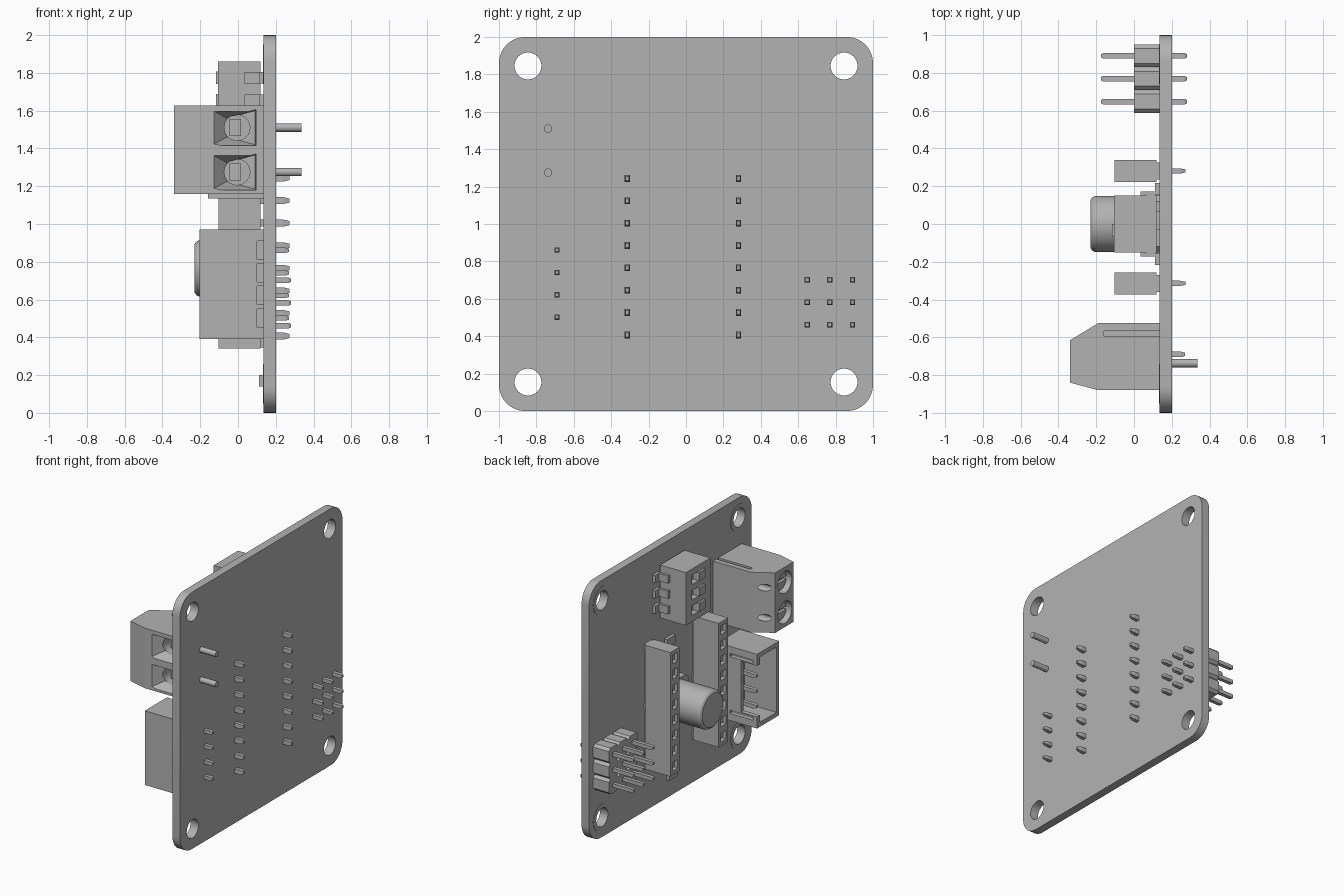
import bpy, bmesh, math
from mathutils import Matrix, Vector

cube = bpy.data.objects.get("Cube")
if cube:
    bpy.data.objects.remove(cube)

GREY = (0.45, 0.45, 0.45, 1)
mat = bpy.data.materials.new("plain grey")
mat.use_nodes = True
mat.diffuse_color = GREY
mat.node_tree.nodes["Principled BSDF"].inputs["Base Color"].default_value = GREY

FACE, BACK = 0.135, 0.20          # component side and solder side of the board
PITCH = 0.1195
PIN_Z = [0.407 + PITCH * i for i in range(8)]


def loft(bm, ring_a, ring_b):
    """Closed solid between two matching rings of points."""
    a = [bm.verts.new(p) for p in ring_a]
    b = [bm.verts.new(p) for p in ring_b]
    bm.faces.new(a)
    bm.faces.new(b)
    for i in range(len(a)):
        j = (i + 1) % len(a)
        bm.faces.new((a[i], a[j], b[j], b[i]))


def ring(x, y, z, hy, hz, chamfer=0.0):
    """Rectangle, or chamfered rectangle, facing x."""
    if not chamfer:
        pts = [(-hy, -hz), (hy, -hz), (hy, hz), (-hy, hz)]
    else:
        cy, cz = hy - chamfer, hz - chamfer
        pts = [(-cy, -hz), (cy, -hz), (hy, -cz), (hy, cz),
               (cy, hz), (-cy, hz), (-hy, cz), (-hy, -cz)]
    return [(x, y + p, z + q) for p, q in pts]


def box(bm, x0, x1, y0, y1, z0, z1):
    y, z, hy, hz = (y0 + y1) / 2, (z0 + z1) / 2, (y1 - y0) / 2, (z1 - z0) / 2
    loft(bm, ring(x0, y, z, hy, hz), ring(x1, y, z, hy, hz))


def pin(bm, x0, x1, y, z, hy, hz, tip=0.02):
    """Square pin with a tapered tip towards x1."""
    d = tip if x1 > x0 else -tip
    loft(bm, ring(x0, y, z, hy, hz), ring(x1 - d, y, z, hy, hz))
    loft(bm, ring(x1 - d, y, z, hy, hz), ring(x1, y, z, hy * 0.6, hz * 0.6))


def rod(bm, x0, x1, y, z, r, r_end=None, axis="X", seg=32):
    """Cylinder or cone; along Y, x0 and x1 are y limits and y is the x position."""
    mid = (x0 + x1) / 2
    if axis == "X":
        m = Matrix.Translation((mid, y, z)) @ Matrix.Rotation(math.pi / 2, 4, "Y")
    else:
        m = Matrix.Translation((y, mid, z)) @ Matrix.Rotation(-math.pi / 2, 4, "X")
    bmesh.ops.create_cone(bm, cap_ends=True, segments=seg, radius1=r,
                          radius2=r if r_end is None else r_end, depth=x1 - x0, matrix=m)


def finish(name, bm, smooth=False):
    bmesh.ops.recalc_face_normals(bm, faces=bm.faces)
    mesh = bpy.data.meshes.new(name)
    bm.to_mesh(mesh)
    bm.free()
    mesh.materials.append(mat)
    obj = bpy.data.objects.new(name, mesh)
    bpy.context.collection.objects.link(obj)
    if smooth:
        select(obj)
        bpy.ops.object.shade_smooth_by_angle(angle=math.radians(30))
    return obj


def select(obj):
    bpy.ops.object.select_all(action="DESELECT")
    obj.select_set(True)
    bpy.context.view_layer.objects.active = obj


def cut(obj, bm):
    cutter = finish("cutter", bm)
    mod = obj.modifiers.new("cut", "BOOLEAN")
    mod.operation, mod.solver, mod.object = "DIFFERENCE", "EXACT", cutter
    select(obj)
    bpy.ops.object.modifier_apply(modifier=mod.name)
    bpy.data.objects.remove(cutter)


# Circuit board with rounded corners, mounting holes and thin hole rims
outline = []
for k, (sy, sz) in enumerate([(1, 1), (-1, 1), (-1, -1), (1, -1)]):
    for i in range(9):
        a = math.pi / 2 * (k + i / 8)
        outline.append((sy * 0.86 + 0.14 * math.cos(a), 1 + sz * 0.86 + 0.14 * math.sin(a)))
bm = bmesh.new()
loft(bm, [(FACE, y, z) for y, z in outline], [(BACK, y, z) for y, z in outline])
board = finish("circuit_board", bm)
holes, rims = bmesh.new(), bmesh.new()
for y in (-0.845, 0.845):
    for z in (0.155, 1.845):
        rod(holes, 0.1, 0.25, y, z, 0.072)
        rod(rims, FACE - 0.003, FACE + 0.002, y, z, 0.105)
rim = finish("hole_rims", rims)
cut(rim, holes.copy())
cut(board, holes)
select(board)
bpy.ops.object.shade_smooth_by_angle(angle=math.radians(30))

# Two long socket strips
for side, y in (("left", 0.281), ("right", -0.314)):
    bm, sockets, pins = bmesh.new(), bmesh.new(), bmesh.new()
    box(bm, -0.102, 0.118, y - 0.058, y + 0.058, 0.342, 1.308)
    for z in PIN_Z:
        loft(sockets, ring(-0.11, y, z, 0.036, 0.036), ring(-0.08, y, z, 0.026, 0.026))
        loft(sockets, ring(-0.08, y, z, 0.014, 0.014), ring(0.05, y, z, 0.014, 0.014))
        pin(pins, 0.1, 0.272, y, z, 0.014, 0.018, 0.03)
    for z in (0.372, 0.825, 1.28):
        box(pins, 0.11, FACE, y - 0.045, y + 0.045, z - 0.025, z + 0.025)
    strip = finish("socket_strip_" + side, bm)
    cut(strip, sockets)
    finish("socket_pins_" + side, pins)

# Three by three pin header
bm, pins = bmesh.new(), bmesh.new()
for y in (0.648, 0.769, 0.89):
    for z in (0.462, 0.582, 0.702):
        loft(bm, ring(0, y, z, 0.0595, 0.06, 0.02), ring(FACE, y, z, 0.0595, 0.06, 0.02))
        pin(pins, 0.1, -0.175, y, z, 0.0145, 0.0145, 0.012)
        pin(pins, 0.1, 0.28, y, z, 0.0145, 0.0145, 0.012)
finish("header_blocks", bm)
finish("header_pins", pins)

# Round capacitor on a square base
bm = bmesh.new()
rod(bm, -0.205, 0.1, 0, 0.765, 0.149, seg=48)
rod(bm, -0.22, -0.205, 0, 0.765, 0.142, 0.149, seg=48)
rod(bm, -0.23, -0.22, 0, 0.765, 0.128, 0.142, seg=48)
finish("capacitor", bm, True)
bm = bmesh.new()
loft(bm, ring(0.085, 0, 0.765, 0.15, 0.15, 0.03), ring(FACE, 0, 0.765, 0.15, 0.15, 0.03))
box(bm, 0.115, FACE, -0.2, 0.2, 0.745, 0.785)
finish("capacitor_base", bm)

# Slide switch block with bent legs
bm, slots, parts = bmesh.new(), bmesh.new(), bmesh.new()
box(bm, -0.105, 0.118, -0.15, 0.15, 1.447, 1.86)
for z in (1.535, 1.655, 1.775):
    box(slots, -0.12, -0.06, -0.075, 0.075, z - 0.037, z + 0.037)
    box(parts, -0.117, -0.055, -0.07, 0.0, z - 0.033, z + 0.033)
    for s in (-1, 1):
        for x0, x1, y0, y1 in ((0.035, 0.06, 0.14, 0.172), (0.06, FACE, 0.155, 0.172),
                               (0.112, FACE, 0.172, 0.218)):
            ya, yb = sorted((s * y0, s * y1))
            box(parts, x0, x1, ya, yb, z - 0.03, z + 0.03)
switch = finish("switch_block", bm)
cut(switch, slots)
finish("switch_sliders_and_legs", parts)

# Two-way screw terminal: angled body, wire funnels, screw wells
TERM_Z = (1.275, 1.51)
profile = [(FACE, -0.525), (-0.19, -0.525), (-0.338, -0.615),
           (-0.338, -0.84), (-0.19, -0.88), (FACE, -0.88)]
bm = bmesh.new()
loft(bm, [(x, y, 1.16) for x, y in profile], [(x, y, 1.628) for x, y in profile])
terminal = finish("terminal_body", bm)
funnels, bores, wells, screws, grooves = (bmesh.new() for _ in range(5))
for z in TERM_Z:
    loft(funnels,
         [(x, -0.9, z + h) for x, h in ((-0.145, -0.097), (0.097, -0.097), (0.097, 0.097), (-0.145, 0.097))],
         [(x, -0.81, z + h) for x, h in ((-0.06, -0.05), (0.09, -0.09), (0.09, 0.09), (-0.06, 0.05))])
    rod(bores, -0.83, -0.65, -0.005, z, 0.068, axis="Y")
    rod(wells, -0.4, -0.25, -0.735, z, 0.085)
    rod(wells, -0.4, -0.2, -0.578, z, 0.026, seg=20)
    rod(screws, -0.3, -0.23, -0.735, z, 0.072)
    box(grooves, -0.32, -0.275, -0.82, -0.65, z - 0.012, z + 0.012)
for cutter in (funnels, bores, wells):
    cut(terminal, cutter)
bm = bmesh.new()
box(bm, -0.16, 0.2, -0.592, -0.566, 1.6, 1.65)
cut(terminal, bm)
screw = finish("terminal_screws", screws, True)
cut(screw, grooves)
bm, pins = bmesh.new(), bmesh.new()
box(bm, -0.16, FACE, -0.59, -0.568, 1.135, 1.17)
for z in TERM_Z:
    box(bm, -0.045, 0.015, -0.76, -0.66, z - 0.045, z + 0.045)
    rod(pins, 0.1, 0.335, -0.737, z, 0.022, seg=20)
finish("terminal_rib_and_clamps", bm)
finish("terminal_pins", pins, True)

# Shrouded four-pin connector, open away from the board
Y0, Y1, Z0, Z1, W = -0.855, -0.582, 0.392, 0.97, 0.035
bm, pins = bmesh.new(), bmesh.new()
box(bm, -0.205, FACE, Y0, Y1, Z0, Z1)
shroud = finish("connector_shroud", bm)
bm = bmesh.new()
box(bm, -0.25, 0.07, Y0 + W, Y1 - W, Z0 + W, Z1 - W)
cut(shroud, bm)
bm = bmesh.new()
box(bm, -0.25, -0.065, Y1 - 0.06, Y1 + 0.05, Z0 + 0.09, Z1 - 0.09)
cut(shroud, bm)
bm = bmesh.new()
for z in (Z0 + 0.055, Z1 - 0.08):
    box(bm, -0.17, 0.03, Y1 - 0.06, Y1 + 0.05, z, z + 0.025)
cut(shroud, bm)
bm = bmesh.new()
for z in PIN_Z[:4]:
    z += 0.095
    box(bm, 0.1, 0.16, Y0 - 0.05, Y0 + 0.06, z - 0.049, z + 0.049)
    pin(pins, 0.08, -0.13, -0.69, z, 0.015, 0.015)
    pin(pins, 0.08, 0.27, -0.69, z, 0.014, 0.014)
cut(shroud, bm)
finish("connector_pins", pins)

# Small surface parts between the strips
bm = bmesh.new()
box(bm, 0.11, FACE, -0.05, 0.05, 0.14, 0.2)
box(bm, 0.11, FACE, -0.03, 0.07, 1.19, 1.25)
finish("small_chips", bm)
